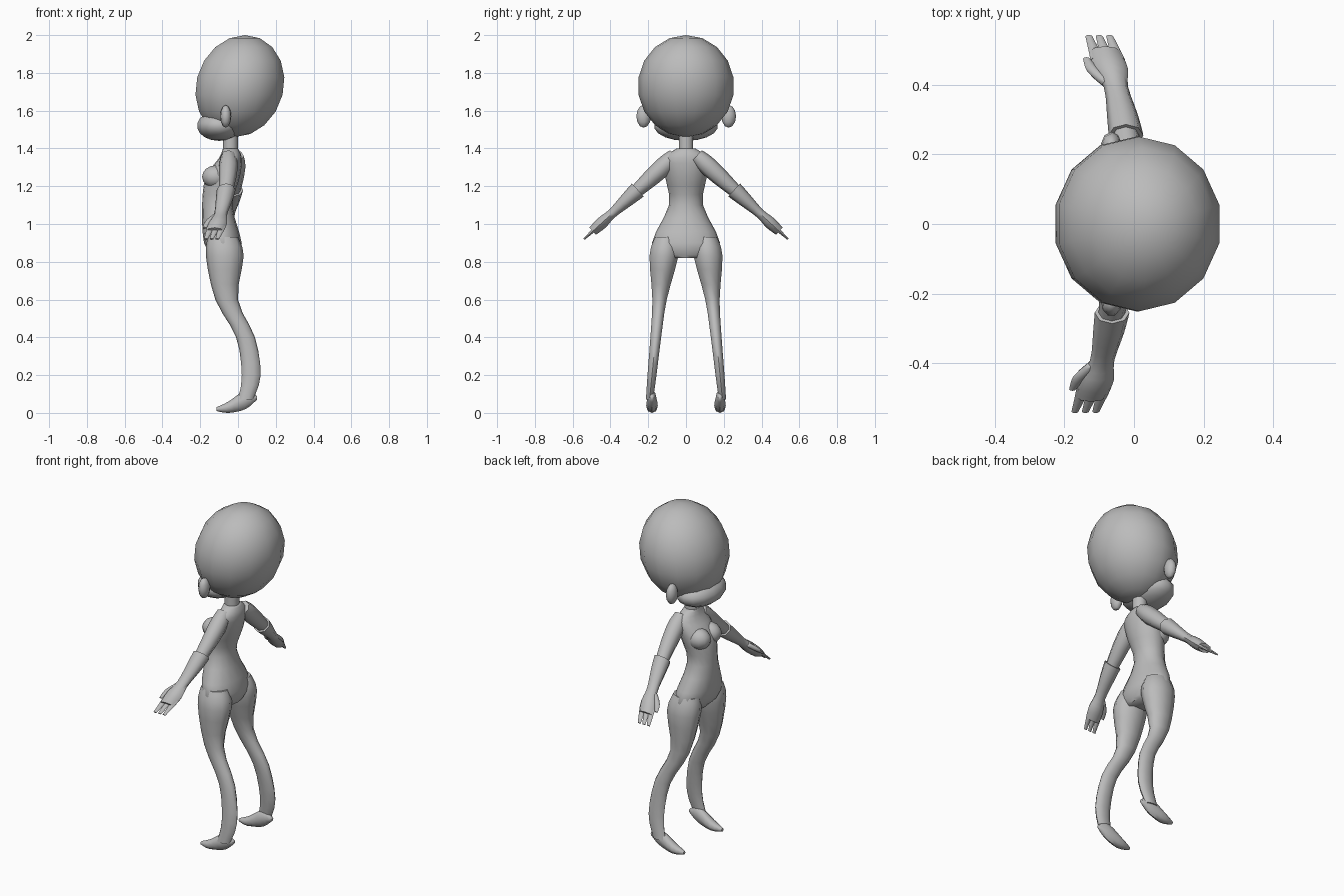
import bpy, bmesh
from math import sin, cos, pi, radians
from mathutils import Vector

default_cube = bpy.data.objects.get("Cube")
if default_cube:
    bpy.data.objects.remove(default_cube)

grey = (.5, .5, .5, 1)
clay = bpy.data.materials.new("clay_grey")
clay.use_nodes = True
clay.diffuse_color = grey
clay.node_tree.nodes["Principled BSDF"].inputs["Base Color"].default_value = grey

AXIS_X, AXIS_Y, AXIS_Z = Vector((1, 0, 0)), Vector((0, 1, 0)), Vector((0, 0, 1))


def finish(name, bm):
    """Turn a bmesh into a smooth shaded clay object."""
    bmesh.ops.recalc_face_normals(bm, faces=bm.faces)
    mesh = bpy.data.meshes.new(name)
    bm.to_mesh(mesh)
    bm.free()
    mesh.materials.append(clay)
    part = bpy.data.objects.new(name, mesh)
    bpy.context.collection.objects.link(part)
    bpy.ops.object.select_all(action="DESELECT")
    part.select_set(True)
    bpy.context.view_layer.objects.active = part
    bpy.ops.object.shade_smooth_by_angle(angle=radians(60))


def ellipsoid(name, centre, radii, segments, lean=0):
    """Low-poly ball, scaled per axis and leaning along x with height."""
    bm = bmesh.new()
    bmesh.ops.create_uvsphere(bm, u_segments=segments,
                              v_segments=segments * 2 // 3, radius=1)
    for vert in bm.verts:
        scaled = Vector(a * b for a, b in zip(vert.co, radii))
        scaled.x += lean * scaled.z
        vert.co = scaled + Vector(centre)
    finish(name, bm)


def spline(rows, steps=3):
    """Fill in a smooth curve of rows through the given rows."""
    padded = [rows[0], *rows, rows[-1]]
    smooth = []
    for before, start, end, after in zip(padded, padded[1:], padded[2:], padded[3:]):
        for step in range(steps):
            t = step / steps
            smooth.append([
                b + t * (c - a + t * (2 * a - 5 * b + 4 * c - d
                                      + t * (3 * (b - c) + d - a))) / 2
                for a, b, c, d in zip(before, start, end, after)])
    return smooth + [rows[-1]]


def loft(name, rings, across, along, sides):
    """Skin elliptical rings, each given as centre and two radii."""
    bm = bmesh.new()
    angles = [2 * pi * i / sides for i in range(sides)]
    loops = [[bm.verts.new(Vector(centre) + across * first * cos(angle)
                           + along * second * sin(angle)) for angle in angles]
             for centre, first, second in rings]
    for lower, upper in zip(loops, loops[1:]):
        for i in range(sides):
            bm.faces.new((lower[i - 1], lower[i], upper[i], upper[i - 1]))
    bm.faces.new(loops[0])
    bm.faces.new(loops[-1])
    finish(name, bm)


# Head: large round skull leaning back, with a wide low jaw towards -x
ellipsoid("skull", (.01, 0, 1.73), (.24, .255, .27), segments=14, lean=.1)
ellipsoid("jaw", (-.1, 0, 1.52), (.12, .17, .08), segments=14)

# Neck
loft("neck", [((-.04, 0, height), .04, .04) for height in (1.5, 1.35)],
     AXIS_X, AXIS_Y, sides=10)

# Torso: height, centre x, half depth, half width
torso_rows = [(1.4, -.04, .04, .05), (1.35, -.04, .06, .11),
              (1.25, -.08, .09, .11), (1.1, -.11, .08, .09),
              (.9, -.08, .1, .18), (.82, -.06, .06, .1)]
loft("torso", [((x, 0, height), depth, width)
               for height, x, depth, width in spline(torso_rows)],
     AXIS_X, AXIS_Y, sides=16)

# Leg: height, centre x, half depth, half width
leg_rows = [(.93, -.08, .08, .06), (.83, -.07, .1, .08), (.6, -.06, .06, .04),
            (.4, .04, .05, .03), (.2, .07, .05, .025), (.07, .04, .04, .02)]

# Foot, heel to toe: x, centre height, half height, half width
foot_rows = [(.1, .08, .01, .01), (.04, .07, .05, .025),
             (-.05, .03, .03, .03), (-.115, .02, .01, .01)]

# Arm pieces: fraction of the arm's length, radius, sideways shift
arm_pieces = {
    "upper_arm": [(-.05, .04, 0), (.1, .05, 0), (.45, .035, 0)],
    "glove": [(.38, .05, 0), (.5, .045, 0), (.68, .035, 0),
              (.8, .05, 0), (.9, .045, 0)],
    "thumb": [(.7, .02, -.02), (.78, .02, -.05), (.86, .01, -.06)],
}
for finger, shift in (("front", -.03), ("middle", 0), ("back", .03)):
    arm_pieces[finger + "_finger"] = [(.85, .02, shift), (1, .01, shift)]

shoulder = Vector((-.03, .08, 1.34))
reach = Vector((0, .46, -.42))


def arm_ring(fraction, radius, shift, side):
    """Ring on the arm, which curves forward and flattens to the hand."""
    centre = shoulder + reach * fraction
    centre.x += shift + .02 * side - .09 * fraction ** 2
    centre.y *= side
    return centre, radius, radius * min(1, 1.2 - .7 * fraction)


for label, side in (("left", -1), ("right", 1)):
    prefix = label + "_"
    ellipsoid(prefix + "ear", (-.065, .225 * side, 1.57), (.03, .04, .06), segments=9)
    ellipsoid(prefix + "breast", (-.12, .05 * side, 1.25), (.07, .06, .06), segments=12)

    # Legs spread evenly from the hips to the feet
    loft(prefix + "leg", [((x, side * (.2 - height / 10), height), depth, width)
                          for height, x, depth, width in spline(leg_rows)],
         AXIS_X, AXIS_Y, sides=10)
    loft(prefix + "foot", [((x, .18 * side, height), half_height, width)
                           for x, height, half_height, width in spline(foot_rows)],
         AXIS_Z, AXIS_Y, sides=8)

    # Arms slope down and out to the hands
    upward = Vector((0, -reach.z * side, reach.y)).normalized()
    for piece, rows in arm_pieces.items():
        loft(prefix + piece, [arm_ring(*row, side) for row in spline(rows)],
             AXIS_X, upward, sides=8)
